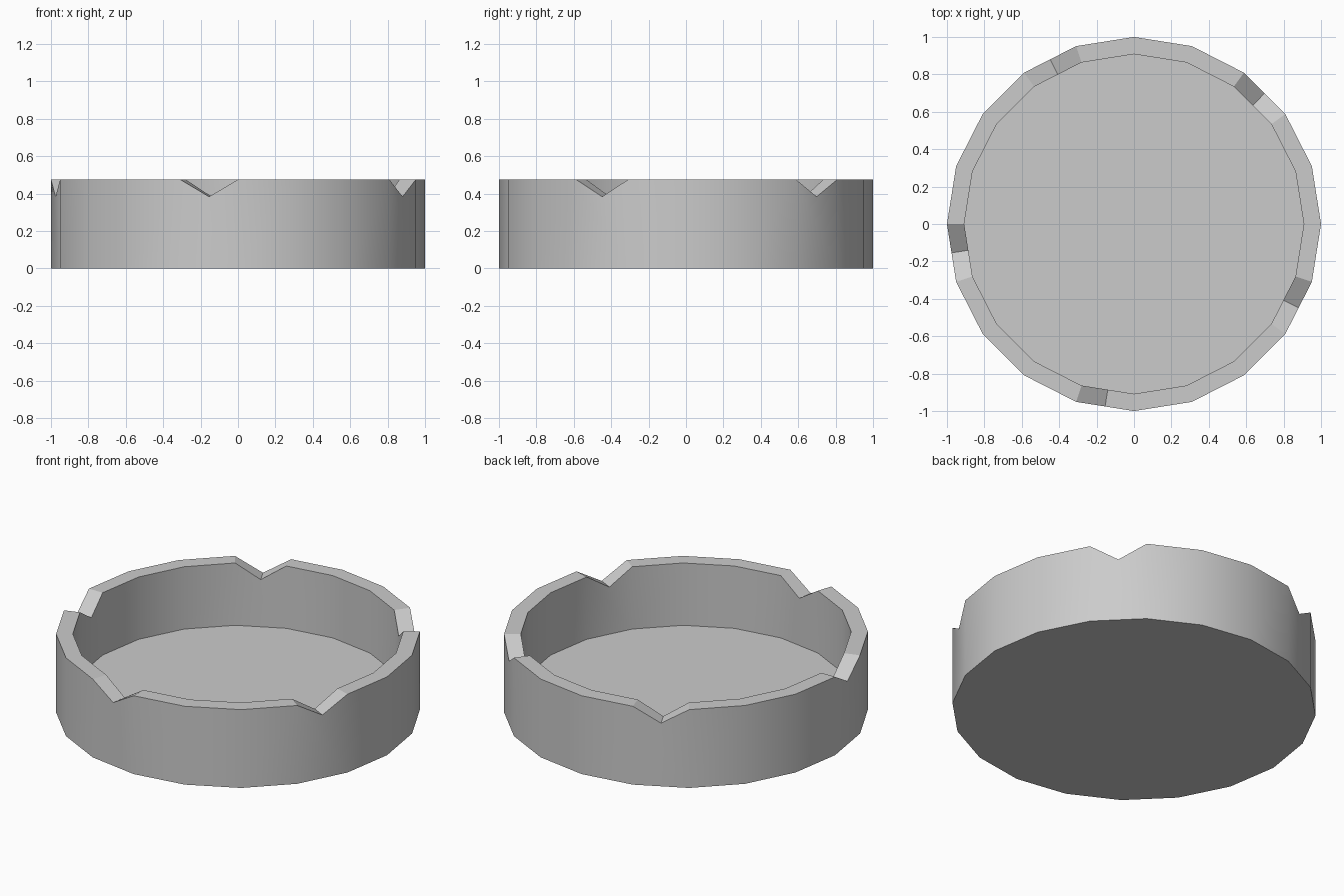
import bpy, bmesh, math

if "Cube" in bpy.data.objects:
    bpy.data.objects.remove(bpy.data.objects["Cube"])

SIDES, R_OUT, R_IN = 20, 1.0, 0.908
HEIGHT, FLOOR, NOTCH = 0.475, 0.097, 0.383

bm = bmesh.new()


def ring(radius, z):
    return [bm.verts.new((radius * math.cos(math.tau * k / SIDES),
                          radius * math.sin(math.tau * k / SIDES), z))
            for k in range(SIDES)]


def notch_point(a, b):
    p = (a.co + b.co) / 2
    p.z = NOTCH
    return bm.verts.new(p)


# underside and dish floor
base, rim_out = ring(R_OUT, 0), ring(R_OUT, HEIGHT)
floor, rim_in = ring(R_IN, FLOOR), ring(R_IN, HEIGHT)
bm.faces.new(base[::-1])
bm.faces.new(floor)

# walls and rim, with a V-shaped rest in every fourth side
for i in range(SIDES):
    j = (i + 1) % SIDES
    oa, ob, ia, ib = rim_out[i], rim_out[j], rim_in[i], rim_in[j]
    mo, mi = [], []
    if i % 4 == 2:
        mo, mi = [notch_point(oa, ob)], [notch_point(ia, ib)]
        bm.faces.new([oa, mo[0], mi[0], ia])
        bm.faces.new([mo[0], ob, ib, mi[0]])
    else:
        bm.faces.new([oa, ob, ib, ia])
    bm.faces.new([base[i], base[j], ob] + mo + [oa])
    bm.faces.new([floor[j], floor[i], ia] + mi + [ib])

bmesh.ops.recalc_face_normals(bm, faces=bm.faces)
mesh = bpy.data.meshes.new("round_tray")
bm.to_mesh(mesh)
bm.free()
tray = bpy.data.objects.new("round_tray", mesh)
bpy.context.collection.objects.link(tray)

# smooth round walls, sharp rim and notches
bpy.context.view_layer.objects.active = tray
tray.select_set(True)
bpy.ops.object.shade_smooth_by_angle(angle=math.radians(25))
